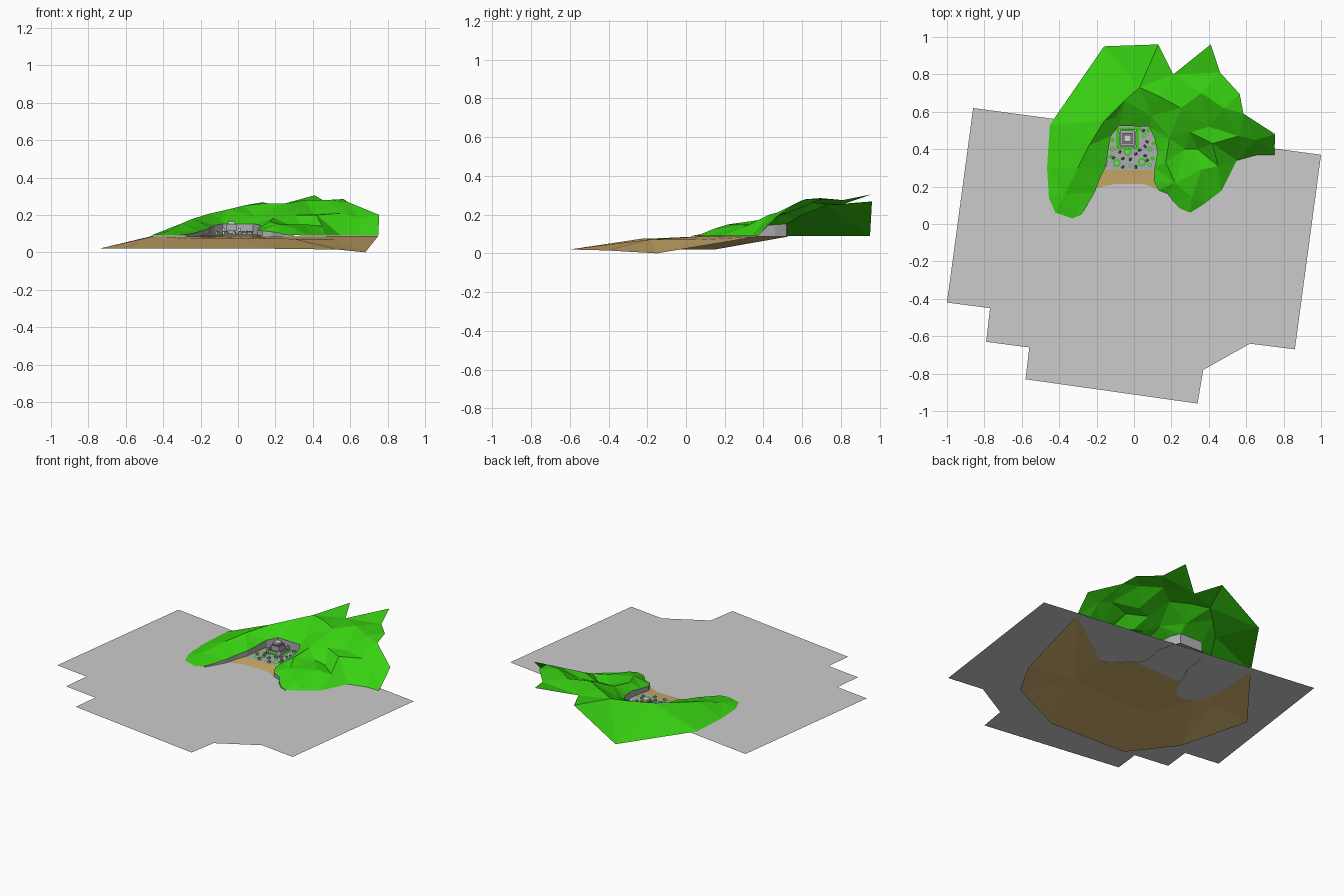
import bpy, bmesh, math, random
from mathutils import Vector
from mathutils.geometry import delaunay_2d_cdt

random.seed(4)
SEA = 0.088


def material(name, rgb):
    m = bpy.data.materials.new(name)
    m.diffuse_color = (*rgb, 1)
    return m


GREEN = material("grass_green", (0.04, 0.65, 0.006))
GREY = material("water_grey", (0.6, 0.6, 0.6))
SAND = material("sand", (0.6, 0.41, 0.145))
STONE = material("stone_grey", (0.42, 0.42, 0.45))
PALE = material("pale_stone", (0.68, 0.68, 0.68))
DARK = material("roof_grey", (0.2, 0.2, 0.21))


def make(name, verts, faces, mat):
    me = bpy.data.meshes.new(name)
    me.from_pydata(verts, [], faces)
    me.materials.append(mat)
    ob = bpy.data.objects.new(name, me)
    bpy.context.collection.objects.link(ob)
    return ob


def sheet(name, outline, inner, mat):
    """Triangulated open surface from a 3D outline and some spot heights."""
    pts = outline + inner
    n = len(outline)
    vs, _, fs, ids, _, _ = delaunay_2d_cdt(
        [Vector(p[:2]) for p in pts], [], [list(range(n))], 1, 1e-5)
    verts = []
    for v, src in zip(vs, ids):
        z = pts[src[0]][2] if src else SEA
        verts.append((v.x, v.y, z))
    ob = make(name, verts, [list(f) for f in fs], mat)
    bm = bmesh.new()
    bm.from_mesh(ob.data)
    bm.normal_update()
    bmesh.ops.reverse_faces(bm, faces=[f for f in bm.faces if f.normal.z < 0])
    bm.to_mesh(ob.data)
    bm.free()
    return ob


def flat(name, outline, z, mat):
    return sheet(name, [(x, y, z) for x, y in outline], [], mat)


# Water surface
flat("water", [(-1, -.42), (-.77, -.45), (-.79, -.63), (-.56, -.66), (-.58, -.83), (.34, -.96),
               (.37, -.78), (.62, -.64), (.86, -.67), (1, .37), (-.86, .62)], SEA, GREY)

# Outer rim of the hill, from the left shore round the back to the right shore
back = [(-.45, .53, .09), (-.16, .95, .09), (.13, .96, .268), (.21, .80, .25), (.41, .96, .305),
        (.46, .81, .275), (.565, .695, .285), (.585, .59, .27), (.755, .48, .2)]
right_shore = [(.75, .37, .09), (.66, .37, .09), (.55, .34, .09), (.47, .18, .09), (.38, .11, .09)]
# Inner rim above the bay wall, right tip to left tip
bay = [(.30, .06, .092), (.25, .08, .095), (.21, .12, .105), (.18, .16, .11), (.13, .18, .115),
       (.105, .23, .12), (.11, .30, .13), (.125, .38, .14), (.11, .46, .148), (.08, .52, .152),
       (-.08, .525, .152), (-.125, .47, .145), (-.14, .38, .135), (-.15, .31, .13),
       (-.18, .25, .12), (-.21, .17, .11), (-.25, .10, .1), (-.28, .05, .094)]
left_shore = [(-.33, .03, .09), (-.42, .06, .09), (-.455, .14, .09), (-.465, .3, .09)]
spots = [(-.37, .16, .115), (-.3, .3, .155), (-.24, .42, .18), (-.16, .55, .205), (-.05, .66, .23),
         (.03, .73, .25), (.14, .68, .262), (.25, .62, .262), (.36, .70, .28), (.48, .62, .28),
         (.09, .58, .19), (-.1, .57, .185), (.19, .46, .185), (.17, .33, .165), (.22, .22, .15),
         (.31, .14, .125), (.27, .40, .15), (.34, .40, .135), (.30, .49, .2), (.40, .52, .205),
         (.42, .43, .2), (.36, .29, .15), (.45, .31, .14), (.56, .47, .21), (.65, .45, .18)]
sheet("hill", back + right_shore + bay + left_shore, spots, GREEN)

# Stone wall below the bay rim
top = [Vector(p) for p in bay]
n = len(top)
make("bay_wall", top + [Vector((p.x, p.y, .086)) for p in top],
     [(i, n + i, n + i + 1, i + 1) for i in range(n - 1)], STONE)

# Sea floor: outer edge falls away, inner edge follows the shore and the beach
deep = [(-.45, .53, .087), (-.74, .15, .02), (-.62, -.31, .02), (-.41, -.58, .02), (.13, -.6, .02),
        (.53, -.41, .015), (.68, -.15, 0), (.75, .37, .087)]
shore = [p for p in right_shore[1:] + bay if p[1] < .22] + left_shore
floor_spots = [(-.3, -.2, .075), (0, -.22, .077), (.3, -.18, .072), (-.1, .02, .08), (.05, .05, .08),
               (-.52, .1, .07), (.52, .08, .07)]
sheet("sea_floor", deep + [(x, y, .086) for x, y, z in shore], floor_spots, SAND)

# Beach rising gently to the village
sheet("beach", [(-.205, .19, .0885), (-.1, .215, .089), (.05, .215, .089), (.125, .185, .0885),
                (.105, .23, .092), (.112, .30, .098), (-.152, .31, .098), (-.18, .25, .093)],
      [], SAND)

# Village ground
flat("village_ground", [(-.15, .29), (.11, .29), (.125, .38), (.11, .46), (.08, .52), (-.08, .525),
                        (-.125, .47), (-.14, .38)], .099, STONE)


def box(name, x, y, z0, sx, sy, h, mat, turn=0, roof=0):
    """Block, optionally with a ridged roof."""
    c, s = math.cos(turn), math.sin(turn)
    put = lambda u, v, w: (x + u * c - v * s, y + u * s + v * c, z0 + w)
    a, b = sx / 2, sy / 2
    corners = [(-a, -b), (a, -b), (a, b), (-a, b)]
    verts = [put(u, v, w) for w in (0, h) for u, v in corners]
    faces = [(i, (i + 1) % 4, 4 + (i + 1) % 4, 4 + i) for i in range(4)]
    if roof:
        verts += [put(-a, 0, h + roof), put(a, 0, h + roof)]
        faces += [(4, 5, 9, 8), (6, 7, 8, 9), (7, 4, 8), (5, 6, 9)]
    else:
        faces.append((4, 5, 6, 7))
    ob = make(name, verts, faces, mat)
    if roof:
        ob.data.materials.append(DARK)
        for i in (4, 5):
            ob.data.polygons[i].material_index = 1
    return ob


def disc(name, x, y, r, z, mat, sides=10):
    flat(name, [(x + r * math.cos(k * math.tau / sides), y + r * math.sin(k * math.tau / sides))
                for k in range(sides)], z, mat)


# Keep: square court, grass moat, curtain wall and pale tower
KX, KY = -.035, .458
box("keep_lawn", KX, KY, .099, .125, .115, .001, GREEN)
box("keep_court", KX, KY, .099, .092, .092, .003, STONE)
for d in (-1, 1):
    box("curtain_wall_side", KX + d * .042, KY, .1, .008, .092, .02, STONE)
    box("curtain_wall_end", KX, KY + d * .042, .1, .092, .008, .02, STONE)
    for e in (-1, 1):
        box("corner_turret", KX + d * .042, KY + e * .042, .1, .014, .014, .03, PALE)
box("keep_tower", KX, KY, .1, .058, .058, .045, STONE)
box("keep_parapet", KX, KY, .145, .05, .05, .008, DARK)
box("keep_top", KX, KY, .153, .036, .036, .012, PALE)

# Round gardens, each with a paved middle
for x, y, r in [(-.092, .327, .022), (-.035, .385, .022), (.042, .33, .024), (.085, .40, .014),
                (-.115, .40, .014), (.055, .475, .014), (.085, .315, .012), (-.02, .31, .011)]:
    disc("garden", x, y, r, .1, GREEN)
    disc("garden_middle", x, y, r * .55, .1012, STONE)

# Grass verge along the foot of the wall
for x, y in [(.1, .35), (.105, .43), (-.125, .36), (-.115, .45), (.03, .51), (-.09, .505), (.075, .5)]:
    disc("verge", x, y, .012, .1002, GREEN, 7)

# Houses
for x, y in [(-.11, .355), (-.06, .35), (-.02, .345), (.01, .375), (.03, .395), (-.075, .385),
             (.06, .365), (.07, .44), (.06, .415), (-.06, .305), (.01, .305), (.07, .34), (.05, .50)]:
    box("house", x, y, .099, .016, .012, .008, PALE, random.uniform(0, 3.1), .006)
